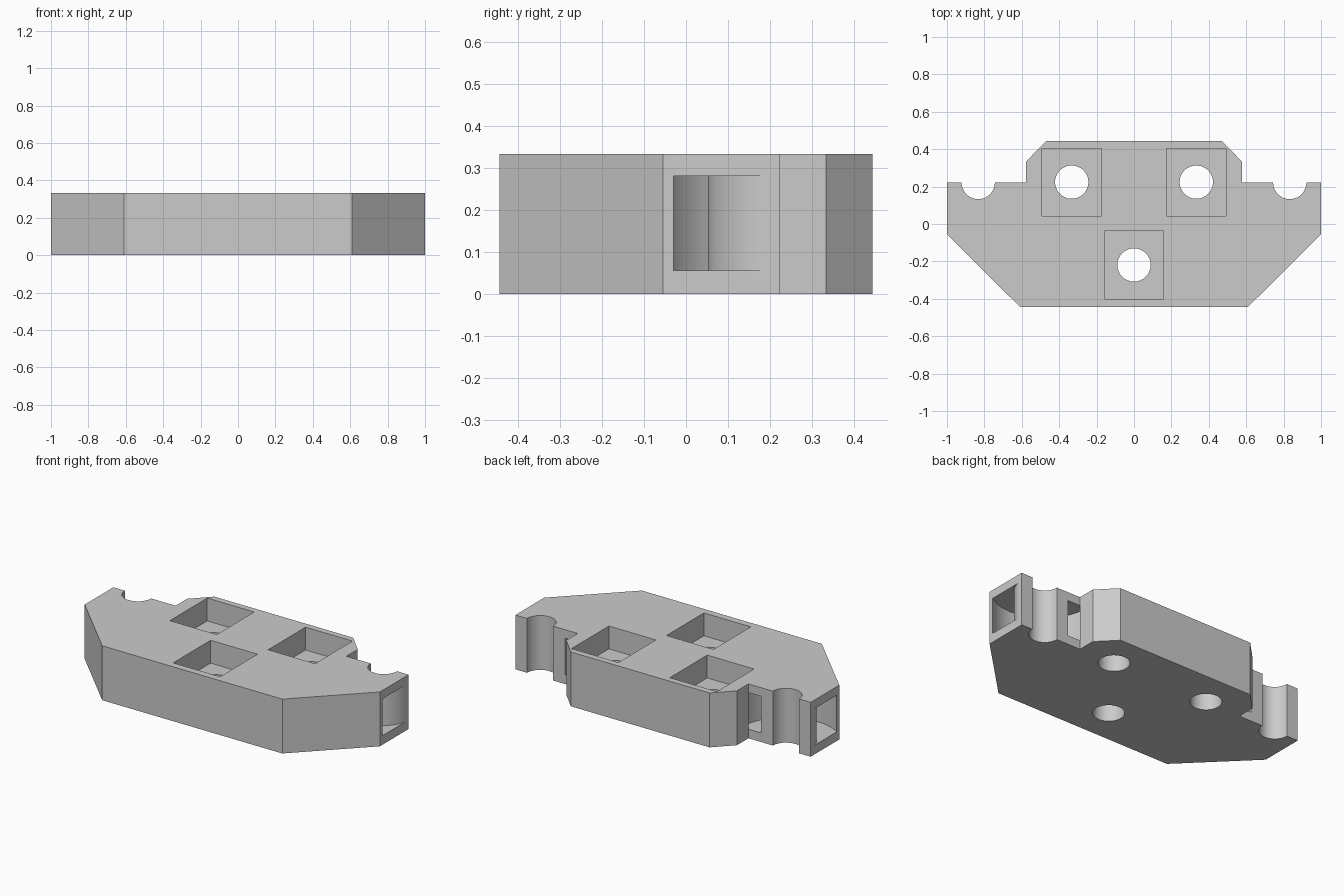
import bpy
import bmesh
from math import cos, sin, pi

if "Cube" in bpy.data.objects:
    bpy.data.objects.remove(bpy.data.objects["Cube"])

HEIGHT = 0.333
GROOVE_X, GROOVE_Y = 0.833, 0.222

grey = bpy.data.materials.new("light grey")
grey.use_nodes = True
colour = (0.6, 0.6, 0.6, 1)
grey.diffuse_color = colour
grey.node_tree.nodes["Principled BSDF"].inputs["Base Color"].default_value = colour


def prism(name, points, z0, z1):
    """Extrude a flat outline from z0 up to z1."""
    bm = bmesh.new()
    face = bm.faces.new([bm.verts.new((x, y, z0)) for x, y in points])
    top = bmesh.ops.extrude_face_region(bm, geom=[face])["geom"]
    moved = [v for v in top if isinstance(v, bmesh.types.BMVert)]
    bmesh.ops.translate(bm, verts=moved, vec=(0, 0, z1 - z0))
    bmesh.ops.recalc_face_normals(bm, faces=bm.faces)
    mesh = bpy.data.meshes.new(name)
    bm.to_mesh(mesh)
    bm.free()
    mesh.materials.append(grey)
    obj = bpy.data.objects.new(name, mesh)
    bpy.context.collection.objects.link(obj)
    return obj


def arc(cx, cy, r, start, end, steps):
    angles = [start + (end - start) * i / steps for i in range(steps + 1)]
    return [(cx + r * cos(a), cy + r * sin(a)) for a in angles]


def cut(body, name, points, z0, z1):
    """Subtract a prism from the body."""
    cutter = prism(name, points, z0, z1)
    cutter.hide_render = True
    mod = body.modifiers.new(name, "BOOLEAN")
    mod.operation = "DIFFERENCE"
    mod.solver = "EXACT"
    mod.object = cutter
    bpy.context.view_layer.objects.active = body
    bpy.ops.object.modifier_apply(modifier=mod.name)
    bpy.data.objects.remove(cutter)


# Plate with angled front corners and a raised back step
half = [(0.61, -0.443), (1, -0.055), (1, 0.222), (0.578, 0.222),
        (0.578, 0.333), (0.47, 0.443)]
body = prism("mounting_plate", half + [(-x, y) for x, y in reversed(half)], 0, HEIGHT)

# Square nut pockets with round screw holes through their floors
for x, y in [(-0.333, 0.224), (0.333, 0.224), (0, -0.219)]:
    w, d = 0.159, 0.181
    box = [(x - w, y - d), (x + w, y - d), (x + w, y + d), (x - w, y + d)]
    cut(body, "nut_pocket", box, HEIGHT - 0.14, HEIGHT + 0.1)
    cut(body, "screw_hole", arc(x, y, 0.089, 0, 2 * pi, 48)[:-1], -0.1, HEIGHT + 0.1)

# Rod grooves at both ends, each wrapped by a curved strap channel
groove = arc(GROOVE_X, GROOVE_Y, 0.089, 0, 2 * pi, 48)[:-1]
channel = arc(GROOVE_X, GROOVE_Y, 0.302, pi, 2 * pi, 40)
channel += arc(GROOVE_X, GROOVE_Y, 0.17, 2 * pi, pi, 40)
channel += [(0.663, 0.25), (0.579, 0.25), (0.579, GROOVE_Y)]
for side in (1, -1):
    cut(body, "rod_groove", [(side * x, y) for x, y in groove], -0.1, HEIGHT + 0.1)
    cut(body, "strap_channel", [(side * x, y) for x, y in channel], 0.056, 0.28)

# Smooth the round walls, keep the flat edges crisp
bpy.ops.object.select_all(action="DESELECT")
body.select_set(True)
bpy.context.view_layer.objects.active = body
bpy.ops.object.shade_smooth_by_angle(angle=pi / 6)
